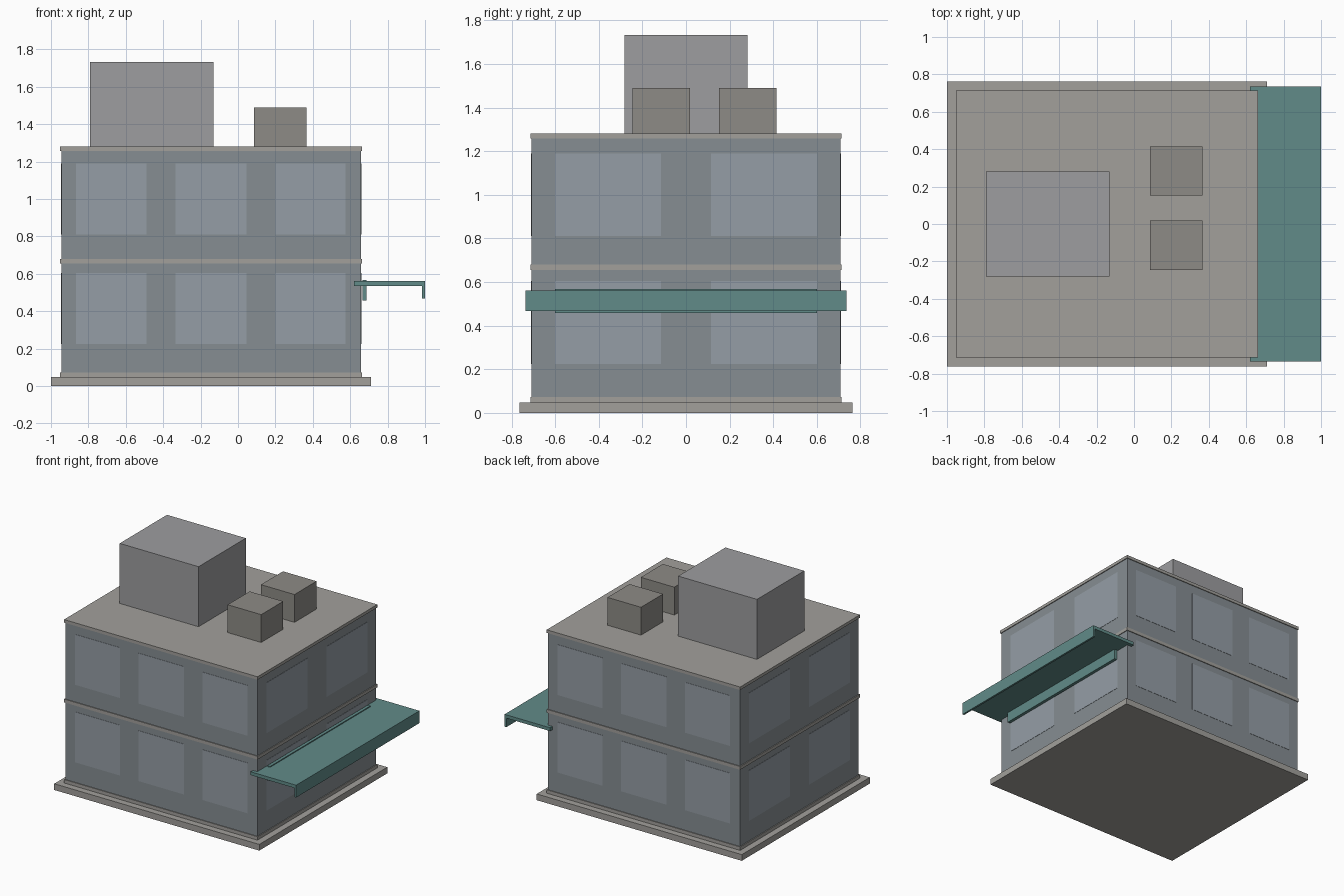
import bpy, bmesh

if "Cube" in bpy.data.objects:
    bpy.data.objects.remove(bpy.data.objects["Cube"])


def material(name, rgb):
    m = bpy.data.materials.new(name)
    m.diffuse_color = (*rgb, 1)
    m.use_nodes = True
    m.node_tree.nodes["Principled BSDF"].inputs["Base Color"].default_value = m.diffuse_color
    return m


STONE = material("stone", (0.36, 0.35, 0.33))
WALL = material("wall", (0.24, 0.27, 0.29))
GLASS = material("glass", (0.30, 0.34, 0.38))
TEAL = material("teal", (0.12, 0.26, 0.25))
METAL = material("metal", (0.34, 0.34, 0.35))
VENT = material("vent", (0.27, 0.26, 0.24))


def box(name, x, y, z, mat):
    """Box given by its (min, max) range on each axis."""
    bm = bmesh.new()
    bmesh.ops.create_cube(bm, size=1)
    for v in bm.verts:
        v.co = [r[0] if c < 0 else r[1] for c, r in zip(v.co, (x, y, z))]
    mesh = bpy.data.meshes.new(name)
    bm.to_mesh(mesh)
    bm.free()
    mesh.materials.append(mat)
    obj = bpy.data.objects.new(name, mesh)
    bpy.context.collection.objects.link(obj)
    return obj


X0, X1, Y = -0.945, 0.657, 0.708      # wall faces
T = 0.002                             # window projection

# Plinth and walls
box("plinth", (-1, 0.712), (-0.763, 0.763), (0, 0.047), STONE)
box("walls", (X0, X1), (-Y, Y), (0.047, 1.265), WALL)

# Floor bands and roof slab
for name, z in (("base_band", (0.047, 0.073)), ("floor_band", (0.655, 0.68)),
                ("roof_slab", (1.257, 1.28))):
    box(name, (-0.952, 0.663), (-0.714, 0.714), z, STONE)

# Windows on all four sides, two storeys
for z in ((0.225, 0.605), (0.81, 1.19)):
    for x in ((-0.865, -0.49), (-0.335, 0.045), (0.2, 0.575)):
        box("front_window", x, (-Y - T, -Y + T), z, GLASS)
        box("back_window", x, (Y - T, Y + T), z, GLASS)
    for y in ((-0.6, -0.115), (0.115, 0.6)):
        box("right_window", (X1 - T, X1 + T), y, z, GLASS)
        box("left_window", (X0 - T, X0 + T), y, z, GLASS)

# Canopy with front lip and wall rail
box("canopy", (0.62, 1), (-0.735, 0.735), (0.535, 0.56), TEAL)
box("canopy_lip", (0.985, 1), (-0.735, 0.735), (0.467, 0.56), TEAL)
box("canopy_rail", (0.665, 0.688), (-0.6, 0.6), (0.457, 0.567), TEAL)

# Rooftop units
box("roof_house", (-0.79, -0.132), (-0.282, 0.282), (1.28, 1.733), METAL)
for y in ((-0.245, 0.018), (0.152, 0.415)):
    box("roof_unit", (0.085, 0.365), y, (1.28, 1.49), VENT)
